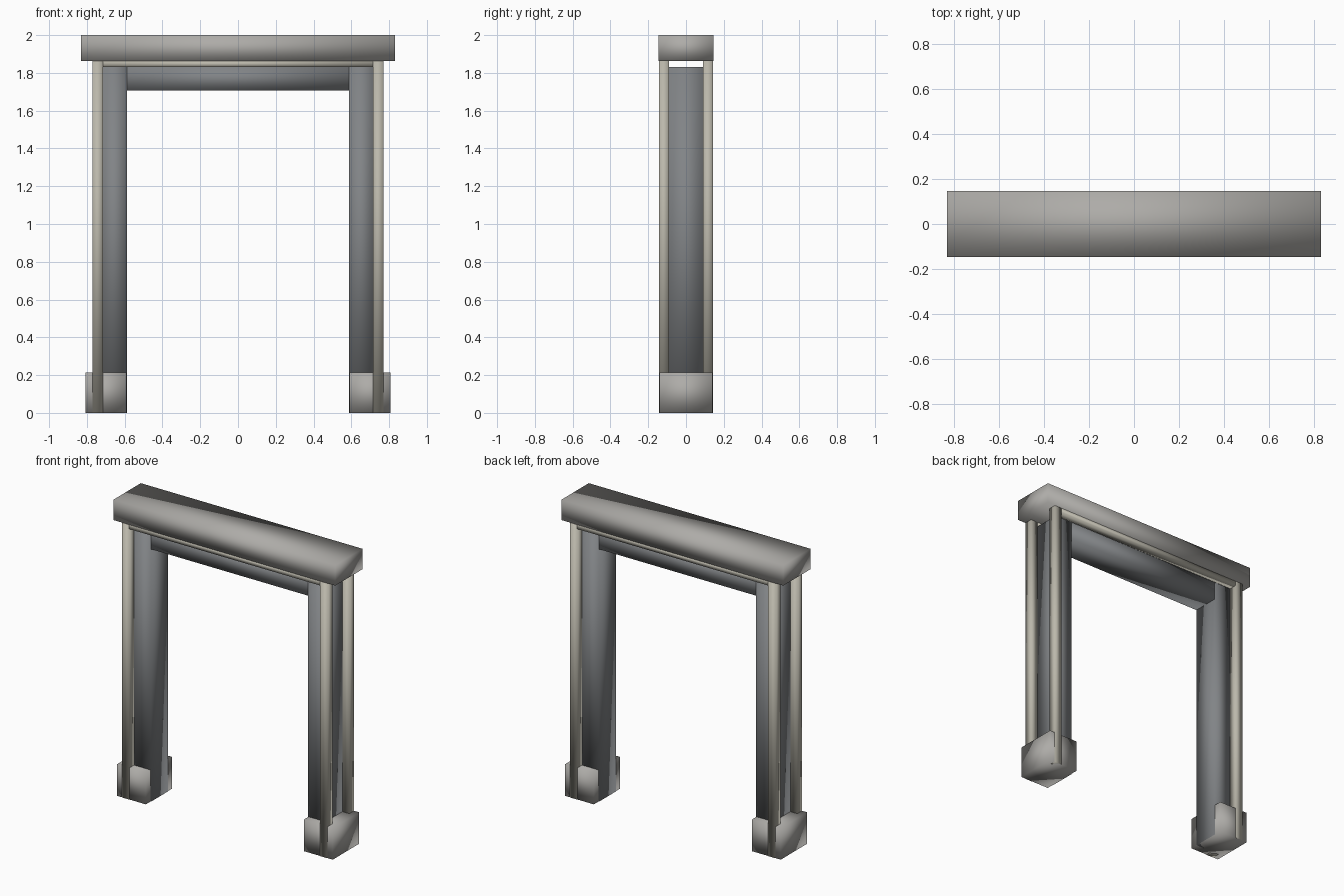
import bpy, bmesh
from mathutils import Vector

if "Cube" in bpy.data.objects:
    bpy.data.objects.remove(bpy.data.objects["Cube"])


def material(name, rgb):
    m = bpy.data.materials.new(name)
    m.diffuse_color = (*rgb, 1)
    m.use_nodes = True
    m.node_tree.nodes["Principled BSDF"].inputs["Base Color"].default_value = m.diffuse_color
    return m


stone = material("grey_stone", (0.42, 0.41, 0.39))
trim = material("pale_trim", (0.50, 0.48, 0.41))
dark = material("dark_frame", (0.22, 0.23, 0.24))


def box(name, x, y, z, mat):
    """Softly shaded box spanning the (min, max) ranges."""
    lo, hi = Vector((x[0], y[0], z[0])), Vector((x[1], y[1], z[1]))
    bm = bmesh.new()
    bmesh.ops.create_cube(bm, size=1)
    for v in bm.verts:
        v.co = (lo + hi) / 2 + v.co * (hi - lo)
    for f in bm.faces:
        f.smooth = True
    mesh = bpy.data.meshes.new(name)
    bm.to_mesh(mesh)
    bm.free()
    mesh.materials.append(mat)
    ob = bpy.data.objects.new(name, mesh)
    bpy.context.collection.objects.link(ob)
    return ob


def span(side, a, b):
    return tuple(sorted((side * a, side * b)))


# Top slab and dark crossbeam
box("lintel", (-0.83, 0.83), (-0.146, 0.146), (1.862, 2.0), stone)
box("crossbeam", (-0.588, 0.588), (-0.09, 0.09), (1.708, 1.83), dark)

for sx, side in ((-1, "left"), (1, "right")):
    # Footing block and dark inner pillar
    box(f"{side}_footing", span(sx, 0.591, 0.808), (-0.141, 0.141), (0, 0.213), stone)
    box(f"{side}_pillar", span(sx, 0.588, 0.718), (-0.09, 0.09), (0, 1.83), dark)
    # Slim square posts at the outer corners
    for sy, face in ((-1, "front"), (1, "back")):
        box(f"{side}_{face}_post", span(sx, 0.715, 0.77), span(sy, 0.09, 0.143),
            (0, 1.863), trim)

# Thin trim rails under the lintel, front and back
for sy, face in ((-1, "front"), (1, "back")):
    box(f"{face}_rail", (-0.716, 0.716), span(sy, 0.09, 0.143), (1.831, 1.863), trim)
